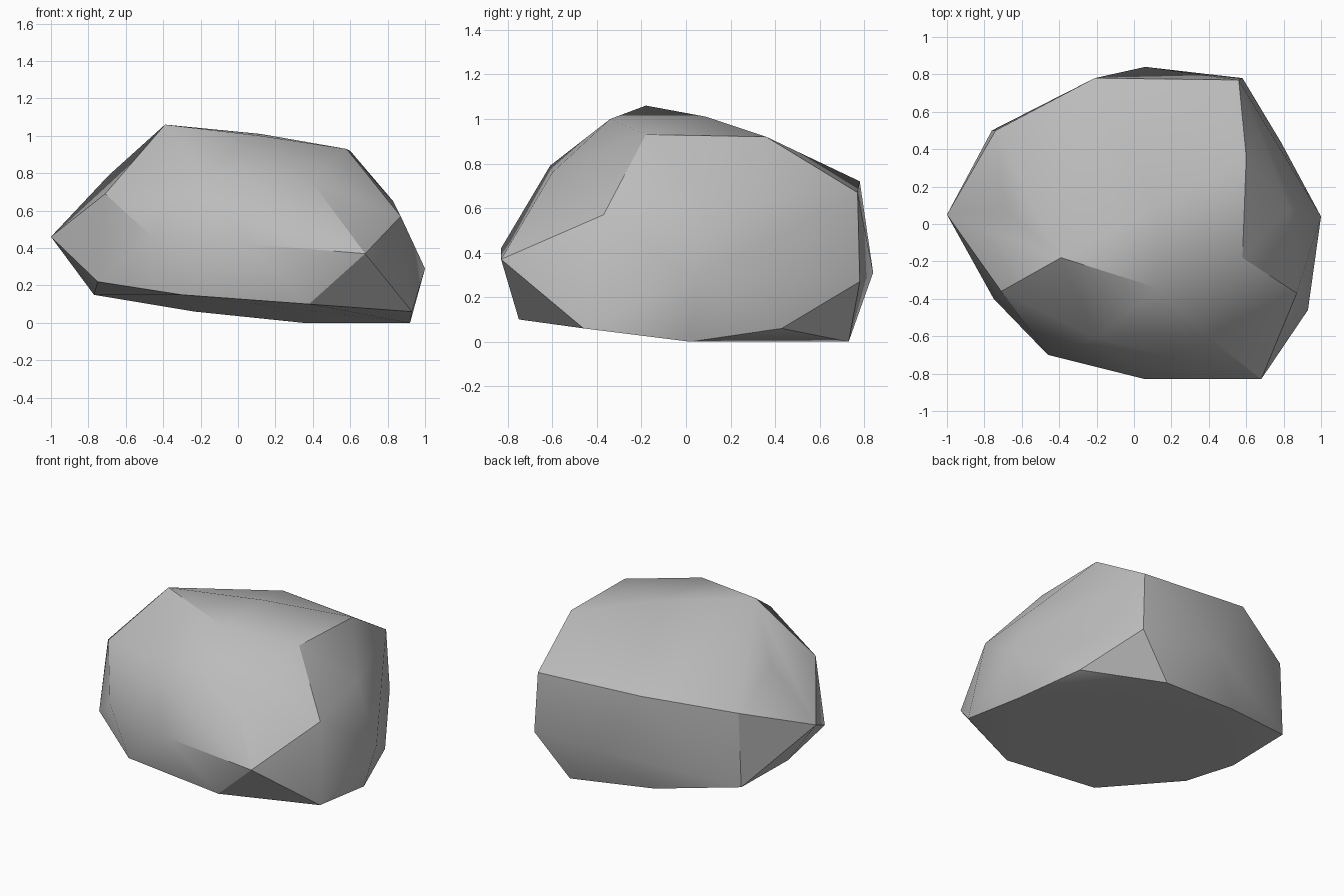
import bpy
import bmesh
from math import radians
from mathutils import Vector

# Remove the default cube
default_cube = bpy.data.objects.get("Cube")
if default_cube:
    bpy.data.objects.remove(default_cube, do_unlink=True)

# Corner points of the boulder in hundredths of a unit, grouped by height
CROWN = [(-39, -18, 106), (12, -34, 100), (12, 9, 101), (60, 36, 92), (58, -18, 93)]
SHOULDER = [(-69, 8, 79), (-71, -36, 69), (-20, -61, 79), (39, -60, 76), (83, 8, 65),
            (87, -37, 57), (56, 77, 67), (40, 76, 66), (-21, 78, 72), (-74, 50, 64)]
WAIST = [(-100, 5, 46), (-46, -70, 46), (6, -83, 42), (68, -83, 37),
         (100, 4, 29), (58, 78, 27), (6, 84, 31)]
FOOT = [(-75, -40, 22), (-77, 2, 15), (-76, 50, 15), (-23, 66, 6), (35, 73, 0),
        (79, 43, 6), (92, 2, 0), (93, -46, 6), (38, -75, 10), (-30, -73, 15)]


def make_material(name, grey):
    """Plain matte stone colour for both viewport and render."""
    colour = (grey, grey, grey, 1.0)
    material = bpy.data.materials.new(name)
    material.use_nodes = True
    material.diffuse_color = colour
    shader = material.node_tree.nodes["Principled BSDF"]
    shader.inputs["Base Color"].default_value = colour
    shader.inputs["Roughness"].default_value = 0.9
    return material


def make_hull(name, points, material):
    """Wrap a faceted solid around the given points."""
    bm = bmesh.new()
    for point in points:
        bm.verts.new(Vector(point) / 100)
    hull = bmesh.ops.convex_hull(bm, input=bm.verts)
    leftovers = {v for v in hull["geom_interior"] + hull["geom_unused"]
                 if isinstance(v, bmesh.types.BMVert)}
    bmesh.ops.delete(bm, geom=list(leftovers), context="VERTS")
    # Merge the nearly flat triangles into broad chipped facets
    bmesh.ops.dissolve_limit(bm, angle_limit=radians(2), verts=bm.verts, edges=bm.edges)
    bmesh.ops.recalc_face_normals(bm, faces=bm.faces)
    mesh = bpy.data.meshes.new(name)
    bm.to_mesh(mesh)
    bm.free()
    mesh.materials.append(material)
    obj = bpy.data.objects.new(name, mesh)
    bpy.context.collection.objects.link(obj)
    return obj


# Boulder with soft shading over shallow facets and crisp steep edges
boulder = make_hull("boulder", CROWN + SHOULDER + WAIST + FOOT,
                    make_material("stone grey", 0.5))
bpy.ops.object.select_all(action="DESELECT")
boulder.select_set(True)
bpy.context.view_layer.objects.active = boulder
bpy.ops.object.shade_smooth_by_angle(angle=radians(30))
